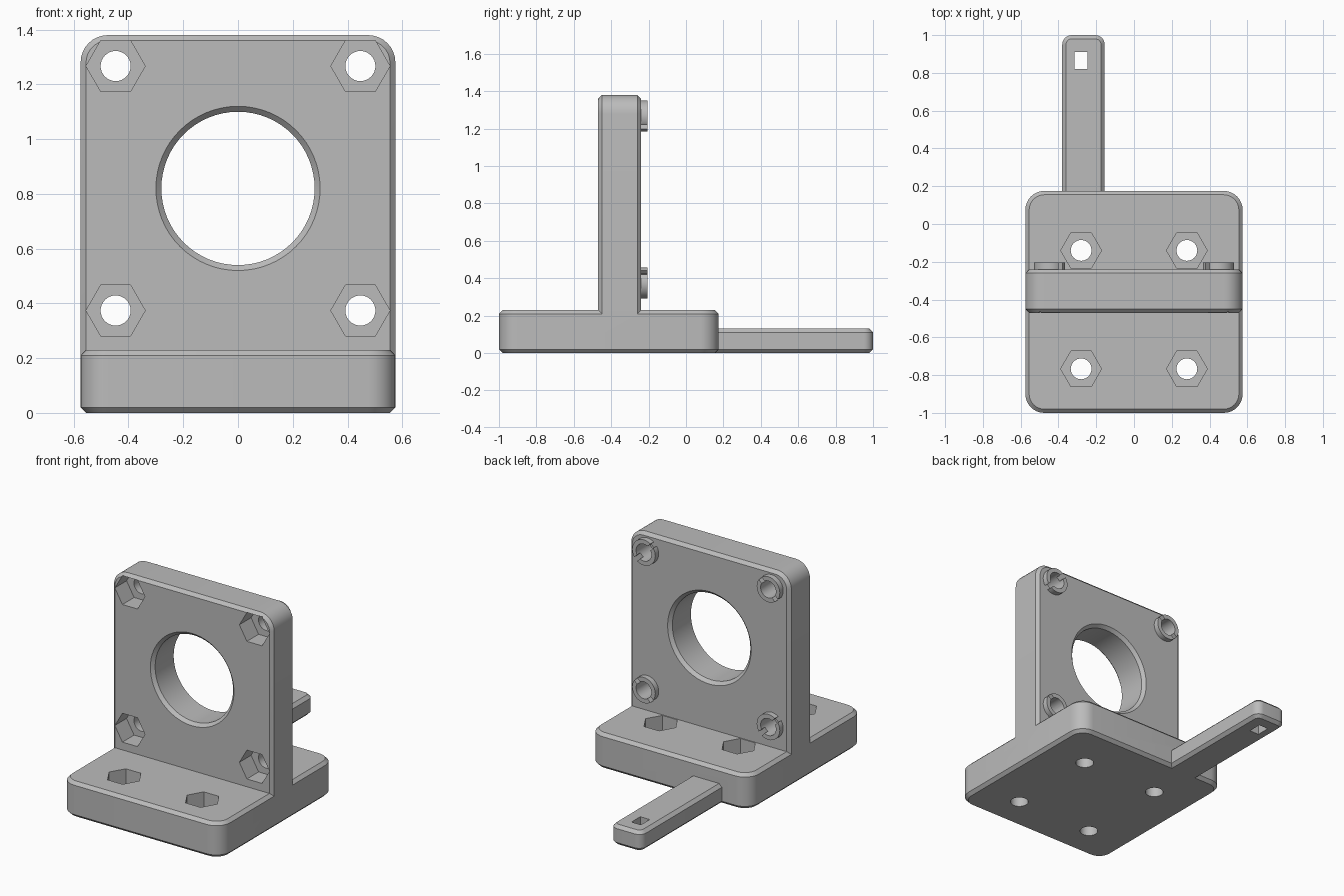
import bpy, bmesh
from math import sin, cos, pi, radians
from mathutils import Matrix, Vector

cube = bpy.data.objects.get("Cube")
if cube:
    bpy.data.objects.remove(cube)

grey = bpy.data.materials.new("plain grey")
grey.use_nodes = True
COLOUR = (0.5, 0.5, 0.5, 1)
grey.diffuse_color = COLOUR
grey.node_tree.nodes["Principled BSDF"].inputs["Base Color"].default_value = COLOUR

# Turns a part so its local height runs along +y and its local y runs along z
UPRIGHT = Matrix(((1, 0, 0), (0, 0, 1), (0, 1, 0))).to_4x4()
FLAT = Matrix.Identity(4)
CHAMFER = 0.02


def loft(name, rings, frame=FLAT):
    """Closed solid through rings of equal point count."""
    bm = bmesh.new()
    loops = [[bm.verts.new(frame @ Vector(p)) for p in ring] for ring in rings]
    n = len(loops[0])
    for low, high in zip(loops, loops[1:]):
        for i in range(n):
            j = (i + 1) % n
            bm.faces.new((low[i], low[j], high[j], high[i]))
    bm.faces.new(loops[0])
    bm.faces.new(loops[-1])
    bmesh.ops.recalc_face_normals(bm, faces=bm.faces)
    mesh = bpy.data.meshes.new(name)
    bm.to_mesh(mesh)
    bm.free()
    mesh.materials.append(grey)
    obj = bpy.data.objects.new(name, mesh)
    bpy.context.collection.objects.link(obj)
    return obj


def plate(name, x, y, z, radius, frame=FLAT):
    """Rounded rectangle plate with chamfered rims."""
    def ring(inset, height):
        points = []
        corners = ((x[1], y[1], -1, -1), (x[0], y[1], 1, -1),
                   (x[0], y[0], 1, 1), (x[1], y[0], -1, 1))
        for k, (cx, cy, sx, sy) in enumerate(corners):
            for s in range(9):
                a = (k + s / 8) * pi / 2
                r = radius - inset
                points.append((cx + sx * radius + r * cos(a),
                               cy + sy * radius + r * sin(a), height))
        return points
    return loft(name, [ring(CHAMFER, z[0]), ring(0, z[0] + CHAMFER),
                       ring(0, z[1] - CHAMFER), ring(CHAMFER, z[1])], frame)


def turned(name, centre, profile, sides, frame=FLAT):
    """Round or polygonal solid from (radius, height) pairs."""
    rings = [[(centre[0] + r * cos(2 * pi * i / sides),
               centre[1] + r * sin(2 * pi * i / sides), h) for i in range(sides)]
             for r, h in profile]
    return loft(name, rings, frame)


def box(name, centre, size, z, angle=0, frame=FLAT):
    rings = []
    for h in z:
        ring = []
        for sx, sy in ((-1, -1), (1, -1), (1, 1), (-1, 1)):
            u, v = sx * size[0] / 2, sy * size[1] / 2
            ring.append((centre[0] + u * cos(angle) - v * sin(angle),
                         centre[1] + u * sin(angle) + v * cos(angle), h))
        rings.append(ring)
    return loft(name, rings, frame)


def combine(target, tool, operation):
    mod = target.modifiers.new("combine", 'BOOLEAN')
    mod.operation, mod.object, mod.solver = operation, tool, 'EXACT'
    bpy.context.view_layer.objects.active = target
    bpy.ops.object.modifier_apply(modifier=mod.name)
    bpy.data.objects.remove(tool)


def cut(target, tool):
    combine(target, tool, 'DIFFERENCE')


def smooth(obj):
    bpy.ops.object.select_all(action='DESELECT')
    obj.select_set(True)
    bpy.context.view_layer.objects.active = obj
    bpy.ops.object.shade_smooth_by_angle(angle=radians(30))


FRONT, BACK, TOP = -0.47, -0.24, 0.23
NUT, BOLT, DEPTH = 0.108, 0.055, 0.12

# Base, upright wall and rear arm as one solid
bracket = plate("bracket", (-0.575, 0.575), (-1, 0.175), (0, TOP), 0.1)
combine(bracket, plate("wall", (-0.575, 0.575), (0.1, 1.38), (FRONT, BACK), 0.1, UPRIGHT), 'UNION')
combine(bracket, plate("arm", (-0.38, -0.155), (0.05, 1), (0, 0.13), 0.05), 'UNION')

# Large chamfered opening in the wall
cut(bracket, turned("opening", (0, 0.82),
                    [(0.32, FRONT - CHAMFER), (0.28, FRONT + CHAMFER),
                     (0.28, BACK - CHAMFER), (0.32, BACK + CHAMFER)], 64, UPRIGHT))

# Square hole near the arm tip
cut(bracket, box("arm_hole", (-0.28, 0.865), (0.068, 0.09), (-0.1, 0.3)))

for side, side_name in ((-1, "right"), (1, "left")):
    # Bolt holes with hexagonal nut pockets in the base
    for y in (-0.767, -0.14):
        centre = (side * 0.28, y)
        cut(bracket, turned("pocket", centre, [(NUT, TOP - DEPTH), (NUT, TOP + 0.01)], 6))
        cut(bracket, turned("bolt", centre, [(BOLT, -0.1), (BOLT, TOP)], 32))

    # Bolt holes, front nut pockets and split rear bosses on the wall
    for z, lean, level in ((0.374, 1, "lower"), (1.267, -1, "upper")):
        centre = (side * 0.447, z)
        cut(bracket, turned("pocket", centre, [(NUT, FRONT - 0.05), (NUT, FRONT + DEPTH)], 6, UPRIGHT))
        bolt = [(BOLT, FRONT), (BOLT, BACK + 0.1)]
        cut(bracket, turned("bolt", centre, bolt, 32, UPRIGHT))
        boss = turned(level + "_" + side_name + "_boss", centre,
                      [(0.083, BACK - 0.01), (0.083, BACK + 0.035)], 32, UPRIGHT)
        cut(boss, turned("bolt", centre, bolt, 32, UPRIGHT))
        cut(boss, box("slot", centre, (0.3, 0.03), (BACK - 0.05, BACK + 0.1),
                      side * lean * pi / 4, UPRIGHT))
        smooth(boss)

smooth(bracket)
